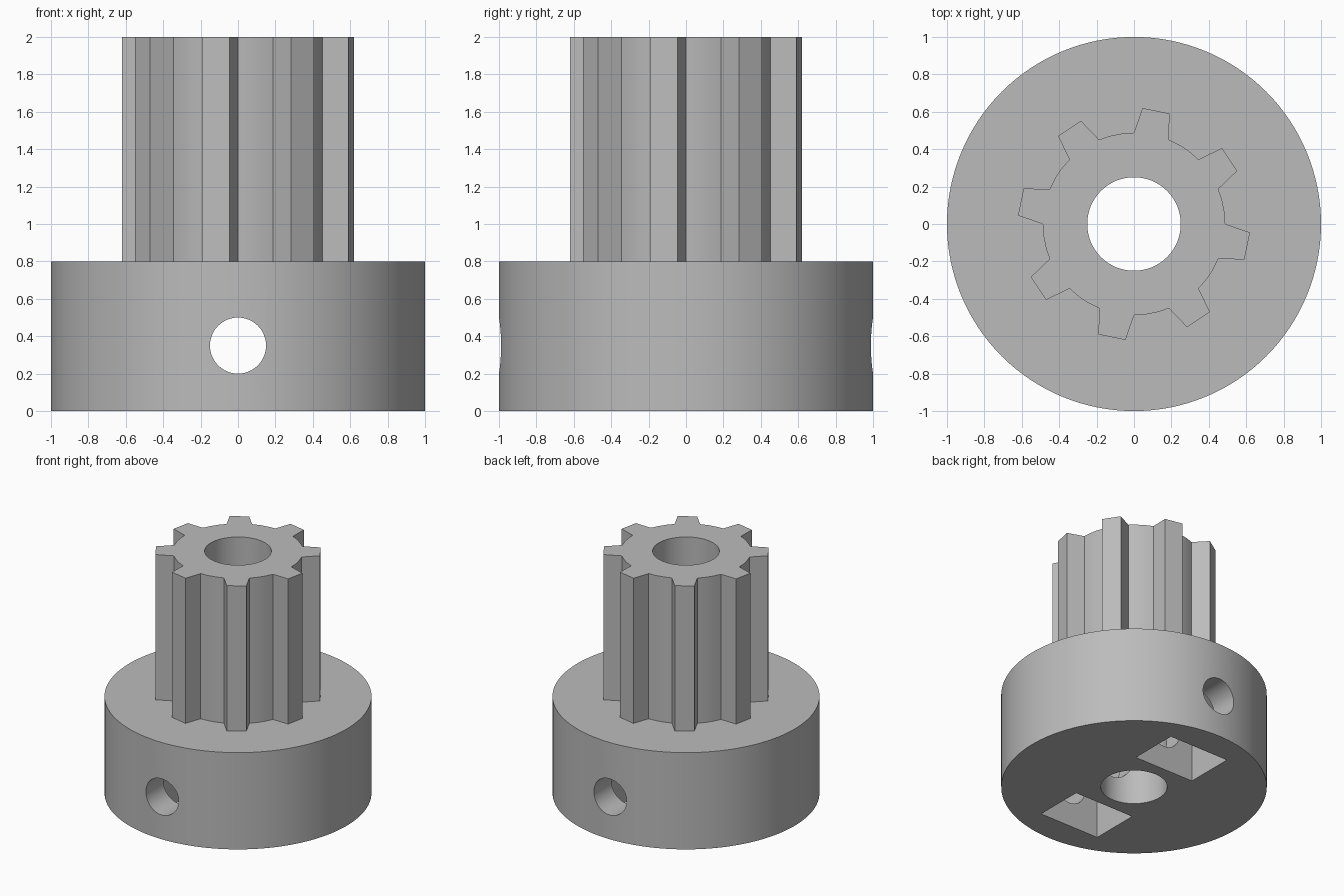
import bpy, bmesh
from math import sin, cos, pi, radians
from mathutils import Matrix

cube = bpy.data.objects.get("Cube")
if cube:
    bpy.data.objects.remove(cube, do_unlink=True)

grey = bpy.data.materials.new("plain grey")
grey.use_nodes = True
colour = (0.5, 0.5, 0.5, 1)
grey.diffuse_color = colour
grey.node_tree.nodes["Principled BSDF"].inputs["Base Color"].default_value = colour


def prism(name, outline, low, high, turn=Matrix()):
    """Extrude a flat outline from low to high, then turn it into place."""
    bm = bmesh.new()
    face = bm.faces.new([bm.verts.new((x, y, low)) for x, y in outline])
    top = bmesh.ops.extrude_face_region(bm, geom=[face])["geom"]
    moved = [v for v in top if isinstance(v, bmesh.types.BMVert)]
    bmesh.ops.translate(bm, verts=moved, vec=(0, 0, high - low))
    bmesh.ops.transform(bm, matrix=turn, verts=bm.verts)
    bmesh.ops.recalc_face_normals(bm, faces=bm.faces)
    mesh = bpy.data.meshes.new(name)
    bm.to_mesh(mesh)
    bm.free()
    obj = bpy.data.objects.new(name, mesh)
    bpy.context.collection.objects.link(obj)
    mesh.materials.append(grey)
    return obj


def ring(radius, sides, start=0):
    return [(radius * cos(start + 2 * pi * i / sides),
             radius * sin(start + 2 * pi * i / sides)) for i in range(sides)]


def combine(body, tool, operation):
    """Apply a boolean and throw the tool away."""
    tool.hide_render = True
    mod = body.modifiers.new(operation, 'BOOLEAN')
    mod.operation, mod.object, mod.solver = operation, tool, 'EXACT'
    bpy.ops.object.select_all(action='DESELECT')
    bpy.context.view_layer.objects.active = body
    body.select_set(True)
    bpy.ops.object.modifier_apply(modifier=mod.name)
    bpy.data.objects.remove(tool, do_unlink=True)


# Round hub
pulley = prism("pulley", ring(1, 128), 0, 0.8)

# Toothed barrel: eight teeth with curved roots between them
TEETH = 8
teeth = []
for i in range(TEETH):
    base = i * 360 / TEETH
    for radius, angle in ((0.488, 67.5), (0.62, 72.2), (0.622, 85.8),
                          (0.488, 90), (0.488, 97.5), (0.488, 105)):
        a = radians(base + angle)
        teeth.append((radius * cos(a), radius * sin(a)))
combine(pulley, prism("toothed_barrel", teeth, 0.6, 2), 'UNION')

# Shaft bore
combine(pulley, prism("bore_cutter", ring(0.25, 64), -0.1, 2.1), 'DIFFERENCE')

# Nut pockets, open underneath with a pointed roof, on both sides
SCREW_Z, HALF_WIDTH = 0.35, 0.275
side_turn = Matrix.Rotation(pi / 2, 4, 'X')
pocket = [(-HALF_WIDTH, -0.1), (HALF_WIDTH, -0.1), (HALF_WIDTH, 0.51),
          (0, 0.67), (-HALF_WIDTH, 0.51)]
for side in (-1, 1):
    low, high = sorted((side * 0.35, side * 0.76))
    combine(pulley, prism("nut_cutter", pocket, low, high, side_turn), 'DIFFERENCE')

# Set screw hole, straight through from front to back
screw = [(x, z + SCREW_Z) for x, z in ring(0.15, 48)]
combine(pulley, prism("screw_cutter", screw, -1.2, 1.2, side_turn), 'DIFFERENCE')

bpy.ops.object.shade_smooth_by_angle(angle=radians(25))
